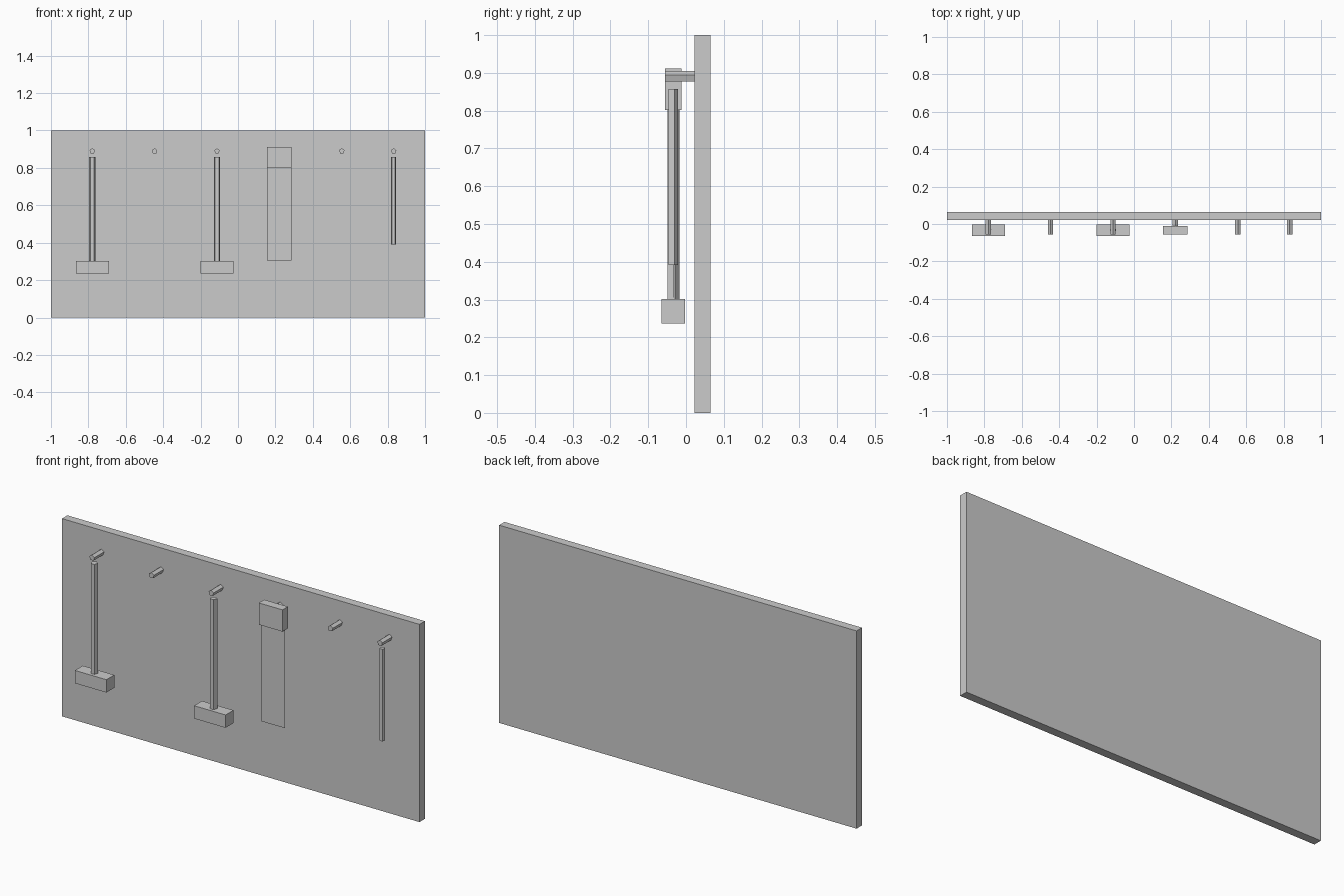
import bpy, math

if "Cube" in bpy.data.objects:
    bpy.data.objects.remove(bpy.data.objects["Cube"])

grey = bpy.data.materials.new("plain grey")
grey.diffuse_color = (0.6, 0.6, 0.6, 1)
grey.use_nodes = True
grey.node_tree.nodes["Principled BSDF"].inputs["Base Color"].default_value = grey.diffuse_color


def box(name, x0, x1, y0, y1, z0, z1):
    bpy.ops.mesh.primitive_cube_add(
        size=1, location=((x0 + x1) / 2, (y0 + y1) / 2, (z0 + z1) / 2))
    ob = bpy.context.object
    ob.name = name
    ob.scale = (x1 - x0, y1 - y0, z1 - z0)
    bpy.ops.object.transform_apply(location=False, rotation=False, scale=True)
    ob.data.materials.append(grey)
    return ob


def rod(name, r, length, loc, rot=(0, 0, 0)):
    # five-sided rod, one corner at local +y
    bpy.ops.mesh.primitive_cylinder_add(
        vertices=5, radius=r, depth=length, location=loc, rotation=rot)
    ob = bpy.context.object
    ob.name = name
    ob.data.materials.append(grey)
    return ob


TOOL_Y = -0.034

# back board
box("back_board", -1, 1, 0.022, 0.065, 0, 1)

# row of pegs, corner up
for x in (-0.779, -0.446, -0.112, 0.221, 0.555, 0.832):
    rod("peg", 0.015, 0.079, (x, -0.0155, 0.89), (math.pi / 2, 0, 0))

# two mallets hanging head down
for x in (-0.779, -0.112):
    rod("mallet_handle", 0.0175, 0.557, (x, TOOL_Y - 0.001, 0.5785))
    box("mallet_head", x - 0.088, x + 0.088, -0.065, -0.002, 0.236, 0.301)

# saw: grip block and thin blade
box("saw_grip", 0.155, 0.287, -0.055, -0.012, 0.802, 0.912)
box("saw_blade", 0.155, 0.287, TOOL_Y - 0.001, TOOL_Y + 0.001, 0.306, 0.802)

# short plain rod
rod("short_rod", 0.014, 0.466, (0.832, TOOL_Y - 0.001, 0.624))
